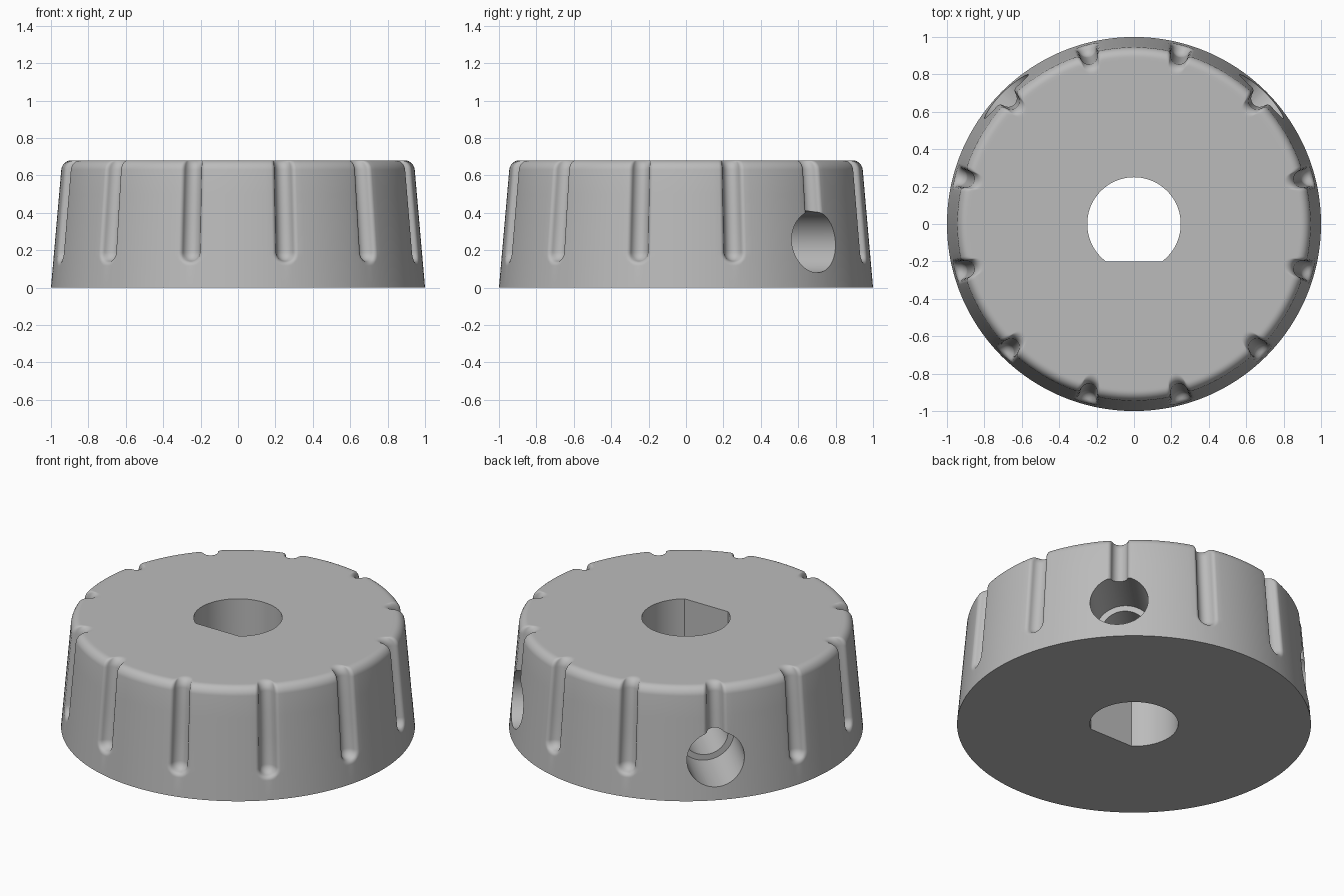
import bpy, bmesh
from math import sin, cos, asin, pi, radians, sqrt, hypot
from mathutils import Matrix

if "Cube" in bpy.data.objects:
    bpy.data.objects.remove(bpy.data.objects["Cube"], do_unlink=True)

HEIGHT, FILLET, TAPER = 0.68, 0.05, 0.0875
GROOVES, GROOVE_END = 12, 0.19
ARC, LIP, SINK = 0.05, 0.025, 0.01           # groove radius, lip radius, groove centre depth
HALF = sqrt((ARC + LIP) ** 2 - (SINK + LIP - 0.02) ** 2 * 1.0)
HALF = sqrt((ARC + LIP) ** 2 - (LIP - SINK) ** 2)
TANGENT = HALF * ARC / (ARC + LIP)

grey = bpy.data.materials.new("plain grey")
grey.use_nodes = True
grey.diffuse_color = (0.5, 0.5, 0.5, 1)
grey.node_tree.nodes["Principled BSDF"].inputs["Base Color"].default_value = (0.5, 0.5, 0.5, 1)


def groove_depth(d):
    """Round channel blended into the wall by a rounded lip."""
    if d < TANGENT:
        return SINK + sqrt(ARC ** 2 - d * d)
    if d < HALF:
        return LIP - sqrt(max(0, LIP ** 2 - (HALF - d) ** 2))
    return 0


def make_object(name, bm):
    bmesh.ops.recalc_face_normals(bm, faces=bm.faces)
    mesh = bpy.data.meshes.new(name)
    bm.to_mesh(mesh)
    bm.free()
    mesh.materials.append(grey)
    obj = bpy.data.objects.new(name, mesh)
    bpy.context.collection.objects.link(obj)
    return obj


def bridge(bm, low, high):
    n = len(low)
    for i in range(n):
        j = (i + 1) % n
        bm.faces.new((low[i], low[j], high[j], high[i]))


# Sample offsets that follow the groove's arc and lip
side = [ARC * sin(asin(TANGENT / ARC) * i / 8) for i in range(9)]
side += [HALF - LIP * sin(asin((HALF - TANGENT) / LIP) * (1 - i / 5)) for i in range(1, 6)]
pitch = 2 * pi / GROOVES
side += [HALF + (pitch / 2 - HALF) * i / 6 for i in range(1, 6)]
offsets = sorted({-s for s in side} | set(side)) + [pitch / 2]
columns = [(pitch * (k + 0.5) + s, abs(s)) for k in range(GROOVES) for s in offsets]

# Heights: base, groove ends, straight wall, rounded top rim
levels = [(0, 0)] + [(GROOVE_END - s, 0) for s in reversed(side[:14])]
levels += [(0.35, 0), (0.5, 0)]
for i in range(9):
    a = pi / 2 * i / 8
    levels.append((HEIGHT - FILLET + FILLET * sin(a), FILLET * (1 - cos(a))))

# Knob body
bm = bmesh.new()
rings = []
for z, inset in levels:
    ring = []
    for angle, s in columns:
        d = hypot(s, min(0, z - GROOVE_END))
        r = 1 - TAPER * min(z, HEIGHT - FILLET / 2) - inset - groove_depth(d)
        ring.append(bm.verts.new((r * cos(angle), r * sin(angle), z)))
    rings.append(ring)
rings.append([bm.verts.new((v.co.x * 0.985, v.co.y * 0.985, HEIGHT)) for v in rings[-1]])
for low, high in zip(rings, rings[1:]):
    bridge(bm, low, high)
bm.faces.new(rings[0])
bm.faces.new(rings[-1])
knob = make_object("knob_body", bm)

# D-shaped shaft bore
bm = bmesh.new()
start = asin(-0.8)
arc = [start + (pi - 2 * start) * i / 72 for i in range(73)]
loops = [[bm.verts.new((0.25 * cos(a), 0.25 * sin(a), z)) for a in arc] for z in (-0.2, 1)]
bridge(bm, *loops)
for loop in loops:
    bm.faces.new(loop)
cutters = [make_object("shaft_bore_cutter", bm)]


# Stepped radial screw holes
def radial_cutter(name, degrees, radius, inner, outer):
    bm = bmesh.new()
    place = (Matrix.Translation((0, 0, 0.245)) @ Matrix.Rotation(radians(degrees), 4, 'Z')
             @ Matrix.Translation(((inner + outer) / 2, 0, 0)) @ Matrix.Rotation(pi / 2, 4, 'Y'))
    bmesh.ops.create_cone(bm, cap_ends=True, segments=64, radius1=radius, radius2=radius,
                          depth=outer - inner, matrix=place)
    return make_object(name, bm)


for degrees in (45, 135):
    cutters.append(radial_cutter("screw_head_cutter", degrees, 0.165, 0.63, 1.2))
    cutters.append(radial_cutter("screw_shank_cutter", degrees, 0.13, 0.15, 0.7))

bpy.ops.object.select_all(action='DESELECT')
knob.select_set(True)
bpy.context.view_layer.objects.active = knob
for cutter in cutters:
    cutter.hide_render = True
    cut = knob.modifiers.new(cutter.name, 'BOOLEAN')
    cut.operation, cut.solver, cut.object = 'DIFFERENCE', 'EXACT', cutter
    bpy.ops.object.modifier_apply(modifier=cut.name)
for cutter in cutters:
    bpy.data.objects.remove(cutter, do_unlink=True)

bpy.ops.object.shade_smooth_by_angle(angle=radians(35))
